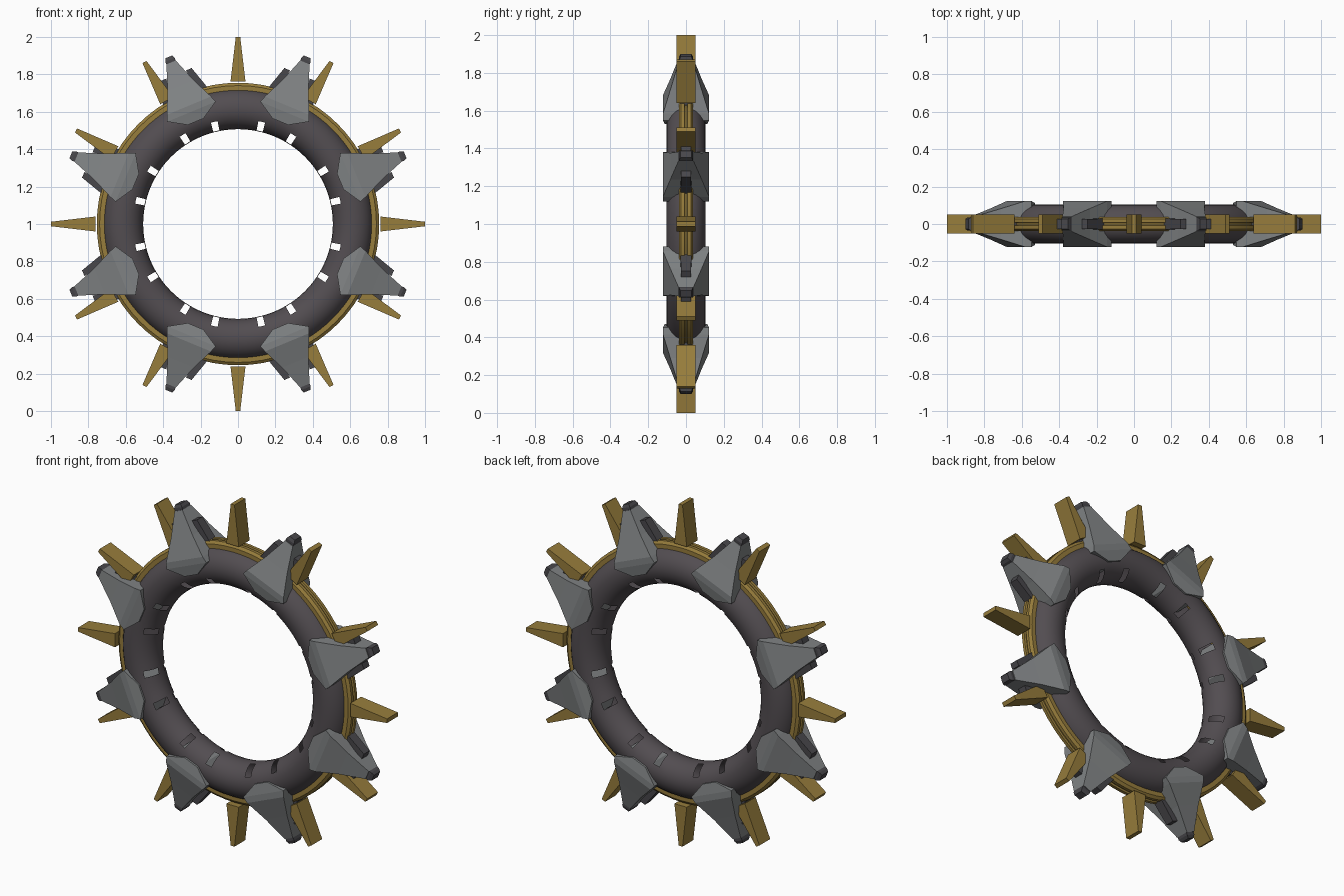
import bpy, bmesh
from math import sin, cos, pi, radians, degrees, atan2
from mathutils import Matrix, Vector

if "Cube" in bpy.data.objects:
    bpy.data.objects.remove(bpy.data.objects["Cube"])

CENTRE = Vector((0, 0, 1))


def material(name, rgb):
    m = bpy.data.materials.new(name)
    m.use_nodes = True
    m.diffuse_color = (*rgb, 1)
    bsdf = next(n for n in m.node_tree.nodes if n.type == "BSDF_PRINCIPLED")
    bsdf.inputs["Base Color"].default_value = (*rgb, 1)
    return m


PLUM = material("dark plum", (0.085, 0.074, 0.082))
STEEL = material("steel grey", (0.215, 0.225, 0.23))
IRON = material("dark iron", (0.065, 0.063, 0.07))
GOLD = material("old gold", (0.31, 0.205, 0.045))


def finish(bm, name, mat, smooth=False):
    bmesh.ops.recalc_face_normals(bm, faces=bm.faces)
    mesh = bpy.data.meshes.new(name)
    bm.to_mesh(mesh)
    bm.free()
    mesh.materials.append(mat)
    ob = bpy.data.objects.new(name, mesh)
    bpy.context.collection.objects.link(ob)
    ob.location = CENTRE
    if smooth:
        bpy.ops.object.select_all(action="DESELECT")
        ob.select_set(True)
        bpy.context.view_layer.objects.active = ob
        bpy.ops.object.shade_smooth_by_angle(angle=radians(35))
    return ob


def revolve(profile, steps):
    """Closed (radius, y) profile swept around the y axis."""
    bm = bmesh.new()
    rings = []
    for i in range(steps):
        a = 2 * pi * i / steps
        rings.append([bm.verts.new((r * cos(a), y, r * sin(a))) for r, y in profile])
    n = len(profile)
    for i in range(steps):
        p, q = rings[i], rings[(i + 1) % steps]
        for j in range(n):
            k = (j + 1) % n
            bm.faces.new((p[j], p[k], q[k], q[j]))
    return bm


def loft(bm, levels, angle):
    """Rectangular sections (radius, shift, half width, half depth) stacked outward."""
    # local x = sideways, y = depth, z = outward
    turn = Matrix.Rotation(pi / 2 - angle, 4, "Y")
    rings = []
    for r, shift, w, d in levels:
        corners = ((-w, -d), (w, -d), (w, d), (-w, d))
        rings.append([bm.verts.new(turn @ Vector((shift + x, y, r))) for x, y in corners])
    for p, q in zip(rings, rings[1:]):
        for j in range(4):
            k = (j + 1) % 4
            bm.faces.new((p[j], p[k], q[k], q[j]))
    bm.faces.new(rings[0])
    bm.faces.new(rings[-1])


# Hollow tubular ring, with a pair of slots on each face beside every claw
tube = [(0.615 + 0.108 * cos(t), 0.104 * sin(t))
        for t in (2 * pi * i / 24 for i in range(24))]
bm = revolve(tube, 96)
slots = []
for f in bm.faces:
    c = f.calc_center_median()
    around = degrees(atan2(c.z, c.x)) % 45 - 22.5
    r = (c.x ** 2 + c.z ** 2) ** 0.5
    section = degrees(atan2(abs(c.y), r - 0.615))
    if 8 < abs(around) < 11 and 118 < section < 165:
        slots.append(f)
bmesh.ops.delete(bm, geom=slots, context="FACES")
finish(bm, "tube_ring", PLUM, smooth=True)

# Grooved band around the outside
band = [(0.69, -0.038), (0.74, -0.038), (0.755, -0.026), (0.755, -0.008), (0.745, -0.005),
        (0.745, 0.005), (0.755, 0.008), (0.755, 0.026), (0.74, 0.038), (0.69, 0.038)]
finish(revolve(band, 72), "outer_band", GOLD, smooth=True)

# Twelve tapered wedge spikes
for i in range(12):
    bm = bmesh.new()
    loft(bm, [(0.762, 0, 0.04, 0.05), (1.0, 0, 0.012, 0.05)], radians(30 * i))
    finish(bm, f"spike_{i + 1}", GOLD)

# Eight flared claws with a dark tip and side prongs
claw = [(0.592, 0, 0.045, 0.112), (0.65, 0, 0.14, 0.122), (0.685, 0, 0.128, 0.122),
        (0.80, 0, 0.076, 0.083), (0.935, 0, 0.027, 0.04)]
for i in range(8):
    angle = radians(22.5 + 45 * i)
    bm = bmesh.new()
    loft(bm, claw, angle)
    finish(bm, f"claw_{i + 1}", STEEL)

    bm = bmesh.new()
    loft(bm, [(0.92, 0, 0.027, 0.036), (0.95, 0, 0.027, 0.036), (0.967, 0, 0.019, 0.028)], angle)
    finish(bm, f"claw_tip_{i + 1}", IRON)

    bm = bmesh.new()
    for side in (-1, 1):
        loft(bm, [(0.70, side * 0.115, 0.025, 0.03), (0.865, side * 0.073, 0.017, 0.026)], angle)
    finish(bm, f"claw_prongs_{i + 1}", IRON)
